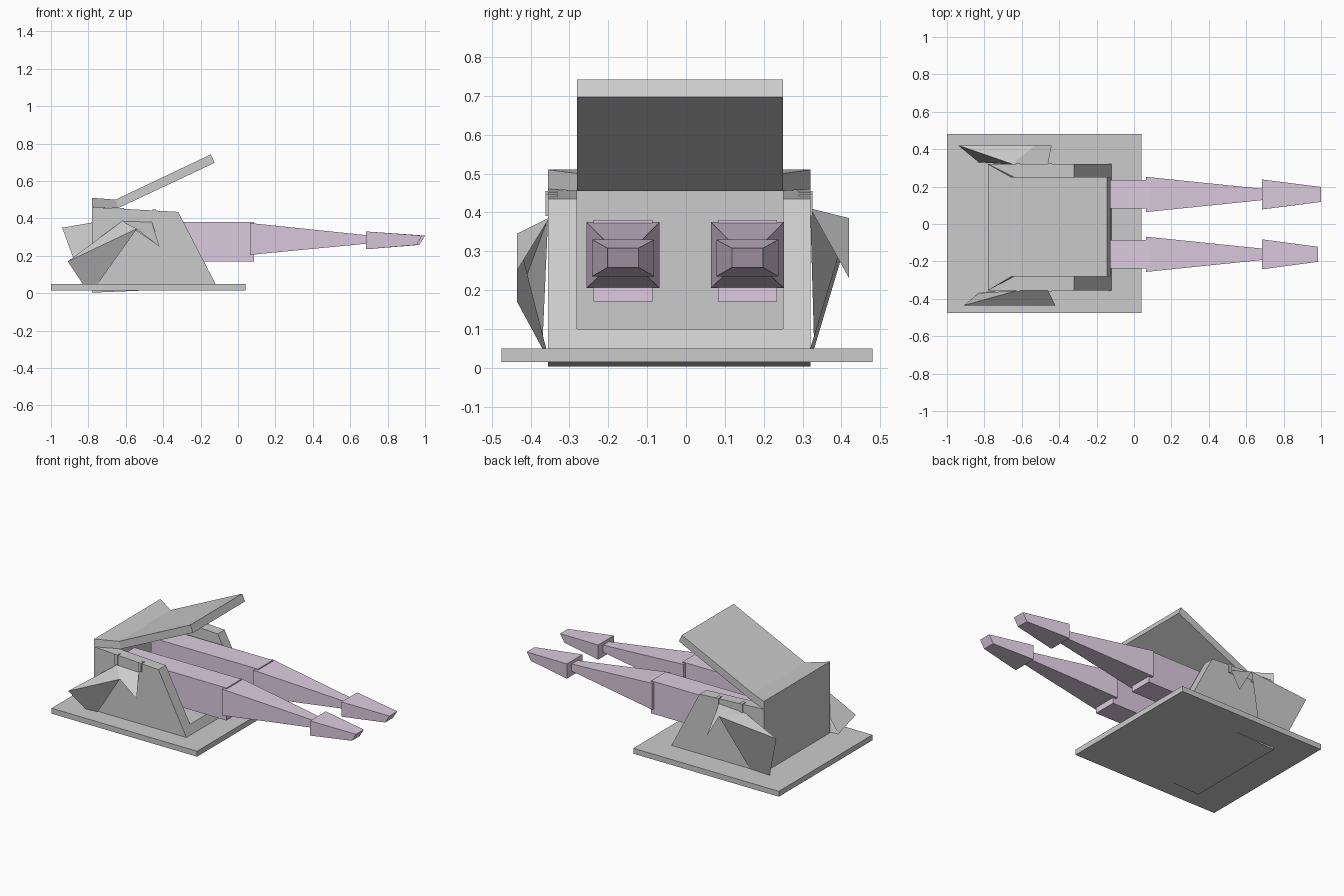
import bpy, bmesh

if "Cube" in bpy.data.objects:
    bpy.data.objects.remove(bpy.data.objects["Cube"])

purple = bpy.data.materials.new("purple")
purple.diffuse_color = (0.72, 0.60, 0.74, 1)
purple.use_nodes = True
purple.node_tree.nodes["Principled BSDF"].inputs["Base Color"].default_value = purple.diffuse_color


def make(name, verts, faces, mat=None, fix=True):
    me = bpy.data.meshes.new(name)
    me.from_pydata(verts, [], faces)
    if fix:
        bm = bmesh.new()
        bm.from_mesh(me)
        bmesh.ops.recalc_face_normals(bm, faces=bm.faces)
        bm.to_mesh(me)
        bm.free()
    ob = bpy.data.objects.new(name, me)
    bpy.context.collection.objects.link(ob)
    if mat:
        me.materials.append(mat)
    return ob


def prism(name, profile, y0, y1):
    """Extrude an (x, z) profile between two y values."""
    n = len(profile)
    verts = [(x, y, z) for y in (y0, y1) for x, z in profile]
    faces = [tuple(range(n)), tuple(range(n, 2 * n))]
    faces += [(i, (i + 1) % n, n + (i + 1) % n, n + i) for i in range(n)]
    return make(name, verts, faces)


def loft(name, rings, mat=None):
    """Rings: (x_bottom, x_top, y0, y1, z_bottom, z_top)."""
    verts = []
    for xb, xt, y0, y1, zb, zt in rings:
        verts += [(xb, y0, zb), (xb, y1, zb), (xt, y1, zt), (xt, y0, zt)]
    last = 4 * (len(rings) - 1)
    faces = [(0, 1, 2, 3), (last, last + 1, last + 2, last + 3)]
    for r in range(0, last, 4):
        faces += [(r + i, r + (i + 1) % 4, r + 4 + (i + 1) % 4, r + 4 + i) for i in range(4)]
    return make(name, verts, faces, mat)


def box(name, x0, x1, y0, y1, z0, z1, mat=None):
    return loft(name, [(x0, x0, y0, y1, z0, z1), (x1, x1, y0, y1, z0, z1)], mat)


# Base plate
box("base_plate", -1.0, 0.04, -0.475, 0.48, 0.015, 0.05)

# Housing: two slanted side walls, floor with sill, back wall
side = [(-0.78, 0.003), (-0.12, 0.03), (-0.12, 0.05), (-0.32, 0.435), (-0.78, 0.46)]
prism("side_wall_front", side, -0.355, -0.28)
prism("side_wall_back", side, 0.25, 0.32)
prism("housing_floor", [(-0.78, 0.003), (-0.12, 0.03), (-0.12, 0.05), (-0.146, 0.10), (-0.78, 0.10)], -0.28, 0.25)
prism("rear_wall", [(-0.78, 0.1), (-0.71, 0.1), (-0.71, 0.457), (-0.78, 0.46)], -0.28, 0.25)

# Raised lid, wide at the hinge and narrower at the flap
loft("lid", [
    (-0.78, -0.78, -0.355, 0.32, 0.46, 0.51),
    (-0.64, -0.655, -0.28, 0.25, 0.455, 0.50),
    (-0.125, -0.145, -0.28, 0.25, 0.697, 0.742),
])

# Two arms: square beam, tapered forearm, blunt tip
for label, c, tip in (("front", -0.162, 0.985), ("back", 0.158, 1.0)):
    box(label + "_arm_beam", -0.68, 0.085, c - 0.076, c + 0.076, 0.17, 0.38, purple)
    loft(label + "_arm_taper", [
        (0.065, 0.065, c - 0.094, c + 0.094, 0.205, 0.375),
        (0.69, 0.69, c - 0.03, c + 0.03, 0.265, 0.31)], purple)
    loft(label + "_arm_tip", [
        (0.685, 0.685, c - 0.08, c + 0.08, 0.235, 0.33),
        (tip - 0.03, tip, c - 0.04, c + 0.04, 0.258, 0.308)], purple)

# Open folded side pockets: rear point, fold, flap point, then wall points
pocket_faces = [(0, 1, 3), (0, 1, 5, 6), (3, 4, 2, 1), (0, 6, 3)]
pockets = {
    "front_pocket": [(-0.91, -0.435, 0.17), (-0.54, -0.435, 0.345), (-0.42, -0.435, 0.25),
                     (-0.62, -0.355, 0.385), (-0.46, -0.355, 0.38),
                     (-0.75, -0.36, 0.05), (-0.83, -0.37, 0.05)],
    "back_pocket": [(-0.94, 0.42, 0.35), (-0.53, 0.42, 0.385), (-0.44, 0.42, 0.23),
                    (-0.65, 0.32, 0.40), (-0.46, 0.32, 0.41),
                    (-0.68, 0.32, 0.05), (-0.83, 0.33, 0.05)],
}
for name, verts in pockets.items():
    make(name, verts, pocket_faces)

# Small straps holding the pockets to the walls
for label, y0, y1 in (("front", -0.362, -0.33), ("back", 0.29, 0.326)):
    for i, x in enumerate((-0.62, -0.45)):
        box(f"{label}_strap_{i + 1}", x - 0.011, x + 0.011, y0, y1, 0.39, 0.455 - 0.05 * (x + 0.62))
